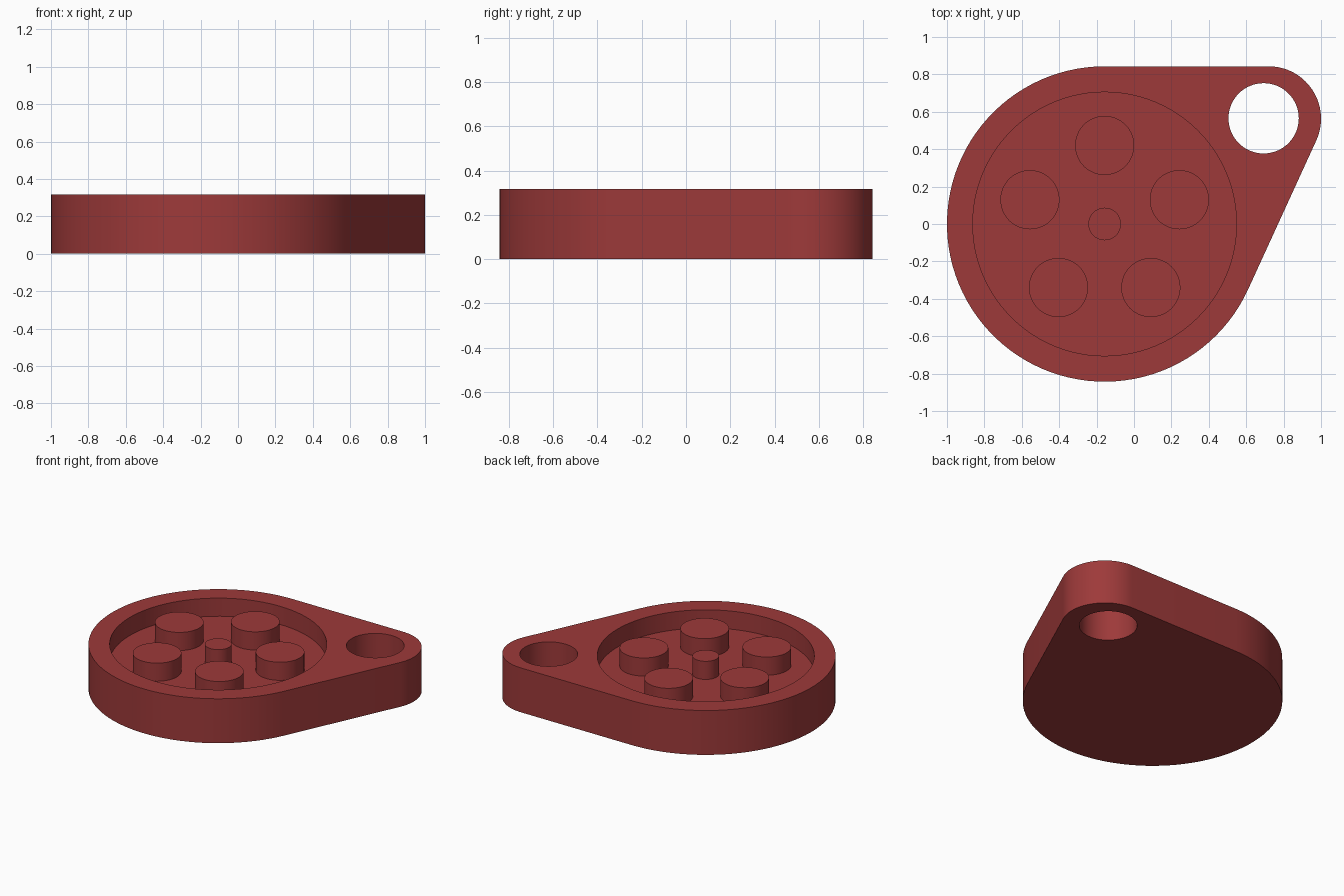
import bpy, bmesh, math
from mathutils import Vector

if "Cube" in bpy.data.objects:
    bpy.data.objects.remove(bpy.data.objects["Cube"])

H, FLOOR = 0.318, 0.188            # body height, recess floor height
CX, R = -0.157, 0.843              # main disc
TAB, TAB_R = Vector((0.72, 0.563)), 0.28   # rounded tab corner

red = bpy.data.materials.new("dark_red")
red.diffuse_color = (0.34, 0.042, 0.042, 1)
red.use_nodes = True
red.node_tree.nodes["Principled BSDF"].inputs["Base Color"].default_value = red.diffuse_color


def arc(cx, cy, r, a0, a1, n):
    return [(cx + r * math.cos(a0 + (a1 - a0) * i / n),
             cy + r * math.sin(a0 + (a1 - a0) * i / n)) for i in range(n + 1)]


def prism(name, pts, z0, z1):
    """Extrude a closed outline from z0 to z1."""
    bm = bmesh.new()
    face = bm.faces.new([bm.verts.new((x, y, z0)) for x, y in pts])
    ext = bmesh.ops.extrude_face_region(bm, geom=[face])
    top = [v for v in ext["geom"] if isinstance(v, bmesh.types.BMVert)]
    bmesh.ops.translate(bm, verts=top, vec=(0, 0, z1 - z0))
    bmesh.ops.recalc_face_normals(bm, faces=bm.faces)
    me = bpy.data.meshes.new(name)
    bm.to_mesh(me)
    bm.free()
    ob = bpy.data.objects.new(name, me)
    me.materials.append(red)
    bpy.context.collection.objects.link(ob)
    return ob


def cylinder(name, x, y, r, z0, z1, n=64):
    return prism(name, arc(x, y, r, 0, math.tau, n)[:-1], z0, z1)


def activate(ob):
    bpy.ops.object.select_all(action='DESELECT')
    ob.select_set(True)
    bpy.context.view_layer.objects.active = ob


def smooth(ob):
    activate(ob)
    bpy.ops.object.shade_smooth_by_angle(angle=math.radians(30))


# Teardrop body: two arcs joined by their outer tangents
d = TAB - Vector((CX, 0))
axis = math.atan2(d.y, d.x)
spread = math.acos((R - TAB_R) / d.length)
outline = (arc(TAB.x, TAB.y, TAB_R, axis - spread, axis + spread, 28)
           + arc(CX, 0, R, axis + spread, axis - spread + math.tau, 72))
body = prism("body", outline, 0, H)

# Round recess and through hole in the tab
for cutter in (cylinder("recess_cutter", CX, 0, 0.705, FLOOR, H + 0.2, 96),
               cylinder("hole_cutter", 0.693, 0.565, 0.188, -0.2, H + 0.2)):
    cutter.hide_render = True
    mod = body.modifiers.new("cut", 'BOOLEAN')
    mod.operation, mod.solver, mod.object = 'DIFFERENCE', 'EXACT', cutter
    activate(body)
    bpy.ops.object.modifier_apply(modifier=mod.name)
    bpy.data.objects.remove(cutter)
smooth(body)

# Pegs standing in the recess, flush with the rim
smooth(cylinder("centre_peg", CX, 0, 0.087, FLOOR - 0.01, H))
for i in range(5):
    a = math.pi / 2 + i * math.tau / 5
    smooth(cylinder(f"peg_{i + 1}", CX + 0.42 * math.cos(a), 0.42 * math.sin(a),
                    0.158, FLOOR - 0.01, H))
